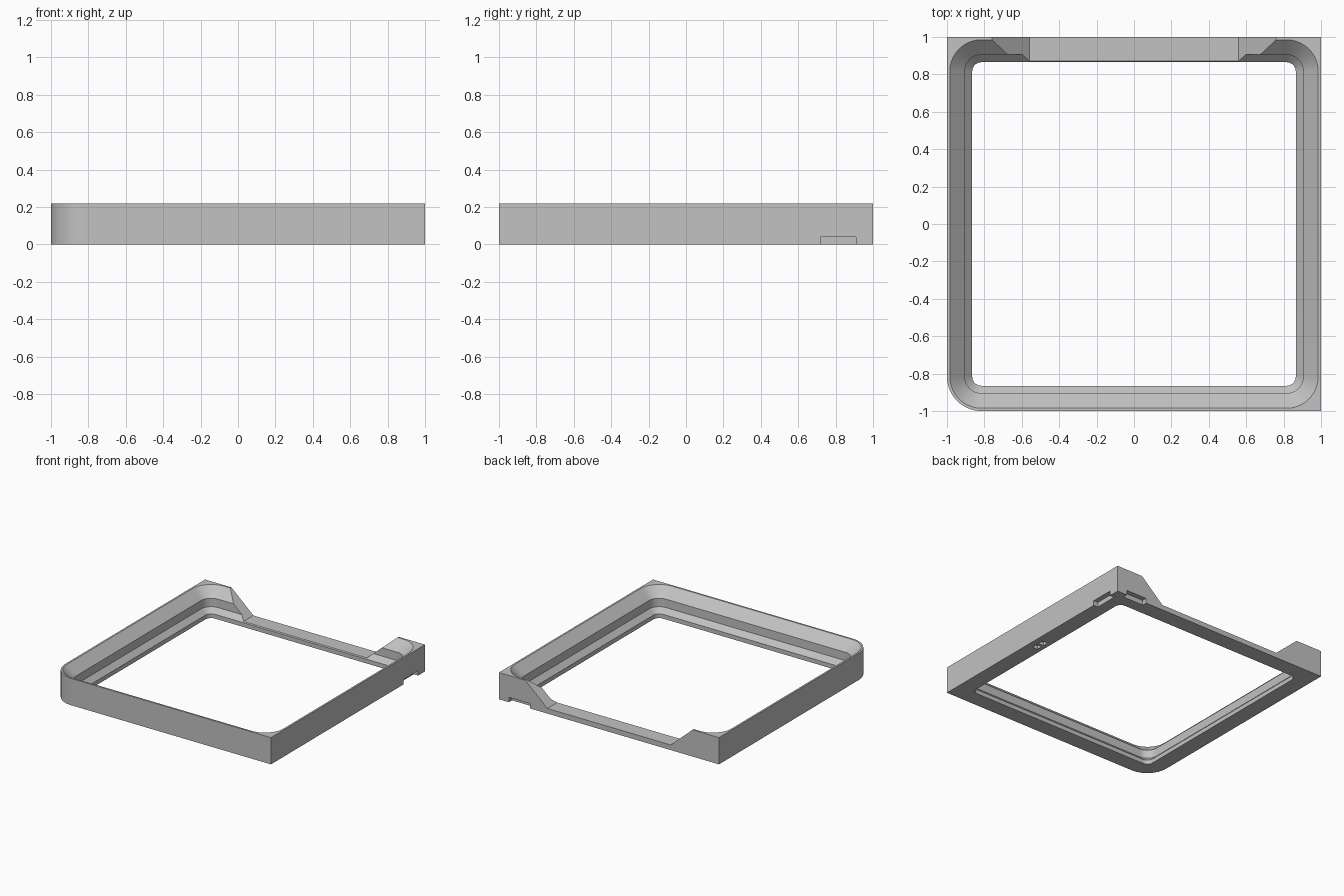
import bpy, bmesh, math

if "Cube" in bpy.data.objects:
    bpy.data.objects.remove(bpy.data.objects["Cube"])

grey = bpy.data.materials.new("plain grey")
grey.diffuse_color = (0.54, 0.54, 0.54, 1)
grey.use_nodes = True
grey.node_tree.nodes["Principled BSDF"].inputs["Base Color"].default_value = grey.diffuse_color

C = 0.815          # centre of every corner arc
SEG = 16           # segments per corner
H = 0.22           # frame height


def new_object(name, bm):
    bmesh.ops.recalc_face_normals(bm, faces=bm.faces)
    mesh = bpy.data.meshes.new(name)
    bm.to_mesh(mesh)
    bm.free()
    mesh.materials.append(grey)
    ob = bpy.data.objects.new(name, mesh)
    bpy.context.collection.objects.link(ob)
    return ob


def loop(half, z, outer=False):
    """Rounded square; the outer loop is rounded only at the front left."""
    pts = []
    r = half - C
    for k, (sx, sy) in enumerate([(1, 1), (-1, 1), (-1, -1), (1, -1)]):
        for i in range(SEG + 1):
            a = math.pi / 2 * (k + i / SEG)
            c, s = math.cos(a), math.sin(a)
            if outer and k != 2:
                m = max(abs(c), abs(s))
                c, s = c / m, s / m
            pts.append((sx * C + r * c, sy * C + r * s, z))
    return pts


# Frame: closed cross-section swept round the square
section = [(1, 0, True), (1, H, True), (0.985, H, False), (0.905, 0.144, False),
           (0.905, 0.075, False), (0.865, 0.035, False), (0.865, 0, False)]
bm = bmesh.new()
rings = [[bm.verts.new(p) for p in loop(*s)] for s in section]
n = len(rings[0])
for a, b in zip(rings, rings[1:] + rings[:1]):
    for i in range(n):
        j = (i + 1) % n
        bm.faces.new((a[i], a[j], b[j], b[i]))
frame = new_object("frame", bm)


def prism(name, outline, y0, y1):
    bm = bmesh.new()
    f = bm.faces.new([bm.verts.new((x, y0, z)) for x, z in outline])
    ext = bmesh.ops.extrude_face_region(bm, geom=[f])
    for v in ext["geom"]:
        if isinstance(v, bmesh.types.BMVert):
            v.co.y = y1
    return new_object(name, bm)


def box(name, x0, x1, y0, y1, top):
    return prism(name, [(x0, -0.1), (x1, -0.1), (x1, top), (x0, top)], y0, y1)


cutters = [
    # Sloped opening in the back wall
    prism("back_opening", [(-0.56, 0.042), (0.56, 0.042), (0.76, H),
                           (0.76, 0.4), (-0.76, 0.4), (-0.76, H)], 0.7, 1.1),
    # Notches beside the back right corner
    box("side_notch", 0.96, 1.1, 0.72, 0.91, 0.04),
    box("rear_notch", 0.72, 0.91, 0.96, 1.1, 0.04),
    # Pair of small pockets under the right side
    box("pocket_front", 0.90, 0.95, -0.06, -0.01, 0.03),
    box("pocket_back", 0.90, 0.95, 0.01, 0.06, 0.03),
]

bpy.context.view_layer.objects.active = frame
for c in cutters:
    m = frame.modifiers.new(c.name, "BOOLEAN")
    m.operation, m.solver, m.object = "DIFFERENCE", "EXACT", c
    bpy.ops.object.modifier_apply(modifier=m.name)
for c in cutters:
    bpy.data.objects.remove(c)

bpy.ops.object.select_all(action="DESELECT")
frame.select_set(True)
bpy.ops.object.shade_smooth_by_angle(angle=math.radians(25))
